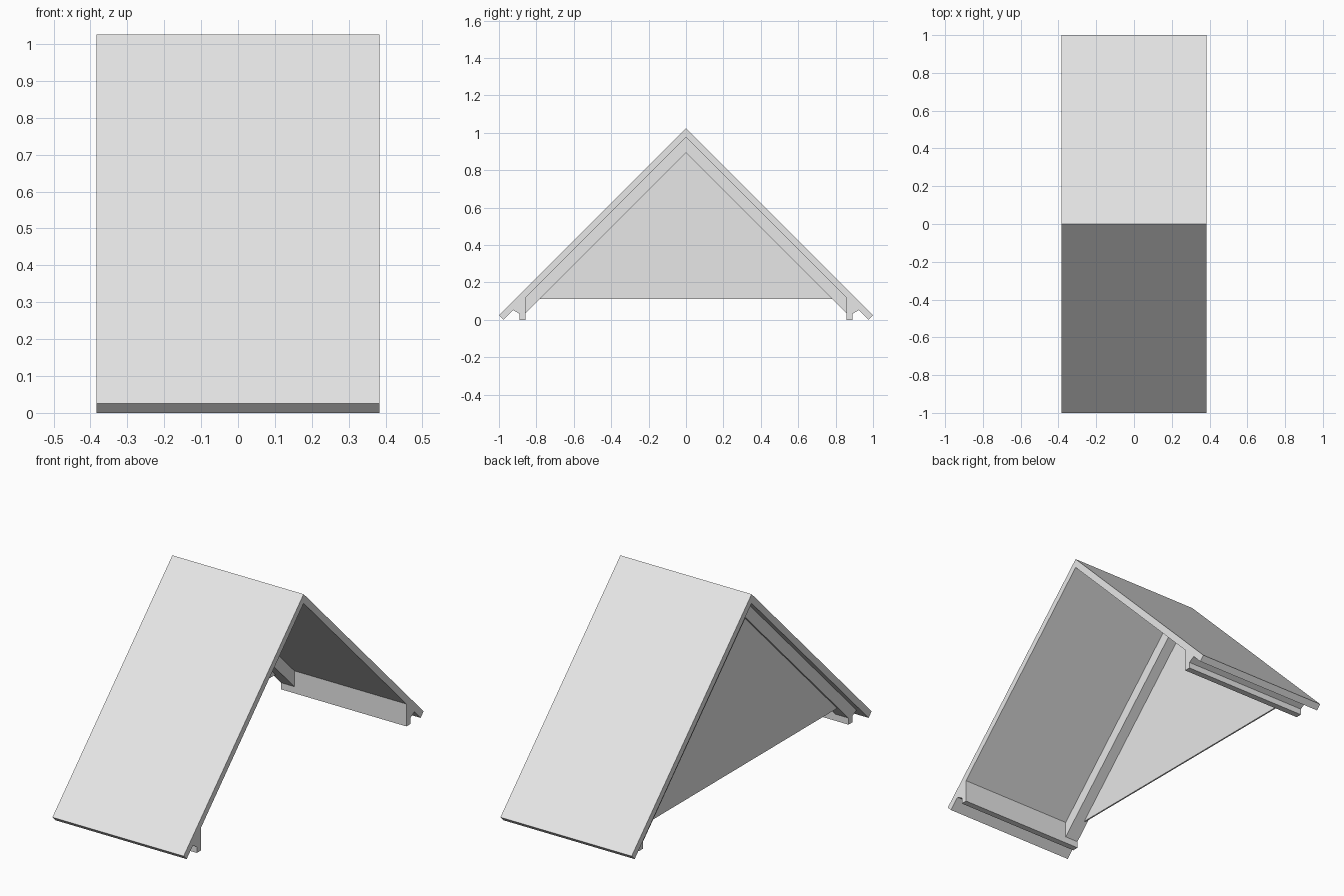
import bpy
import bmesh

cube = bpy.data.objects.get("Cube")
if cube:
    bpy.data.objects.remove(cube, do_unlink=True)

# Single plain material
grey = bpy.data.materials.new("light_grey")
grey.use_nodes = True
colour = (0.8, 0.8, 0.8, 1)
grey.diffuse_color = colour
grey.node_tree.nodes["Principled BSDF"].inputs["Base Color"].default_value = colour

HALF = 0.383            # half the roof length along x
OUTER = -HALF + 0.035   # outer face of rafters and eave beams


def extrude(name, profile, x0, x1):
    """Extrude a closed (y, z) profile along x."""
    bm = bmesh.new()
    face = bm.faces.new([bm.verts.new((x0, y, z)) for y, z in profile])
    swept = bmesh.ops.extrude_face_region(bm, geom=[face])["geom"]
    moved = [v for v in swept if isinstance(v, bmesh.types.BMVert)]
    bmesh.ops.translate(bm, verts=moved, vec=(x1 - x0, 0, 0))
    bmesh.ops.recalc_face_normals(bm, faces=bm.faces)
    mesh = bpy.data.meshes.new(name)
    bm.to_mesh(mesh)
    bm.free()
    mesh.materials.append(grey)
    obj = bpy.data.objects.new(name, mesh)
    bpy.context.collection.objects.link(obj)
    return obj


def chevron(foot_top, foot_bottom, apex_top, apex_bottom):
    """Inverted V profile, mirrored about the ridge."""
    (yt, zt), (yb, zb) = foot_top, foot_bottom
    return [(-yt, zt), (0, apex_top), (yt, zt),
            (yb, zb), (0, apex_bottom), (-yb, zb)]


# Roof slopes with square-cut eaves
extrude("roof", chevron((1, 0.025), (0.975, 0), 1.025, 0.977), -HALF, HALF)

# Rafter pair under one end of the roof
extrude("rafters", chevron((0.857, 0.143), (0.857, 0.035), 1.0, 0.892),
        OUTER, -HALF + 0.112)

# Thin gable panel held between the rafter edges
extrude("gable_panel", [(-0.83, 0.112), (0.83, 0.112), (0, 0.942)],
        -HALF + 0.047, -HALF + 0.055)

# Eave beams with a sloped ledge forming the drip groove
beam = [(0.857, 0), (0.89, 0), (0.89, 0.032),
        (0.925, 0.052), (0.915, 0.07), (0.857, 0.13)]
for name, side in (("front_eave_beam", -1), ("back_eave_beam", 1)):
    extrude(name, [(side * y, z) for y, z in beam], OUTER, HALF)
